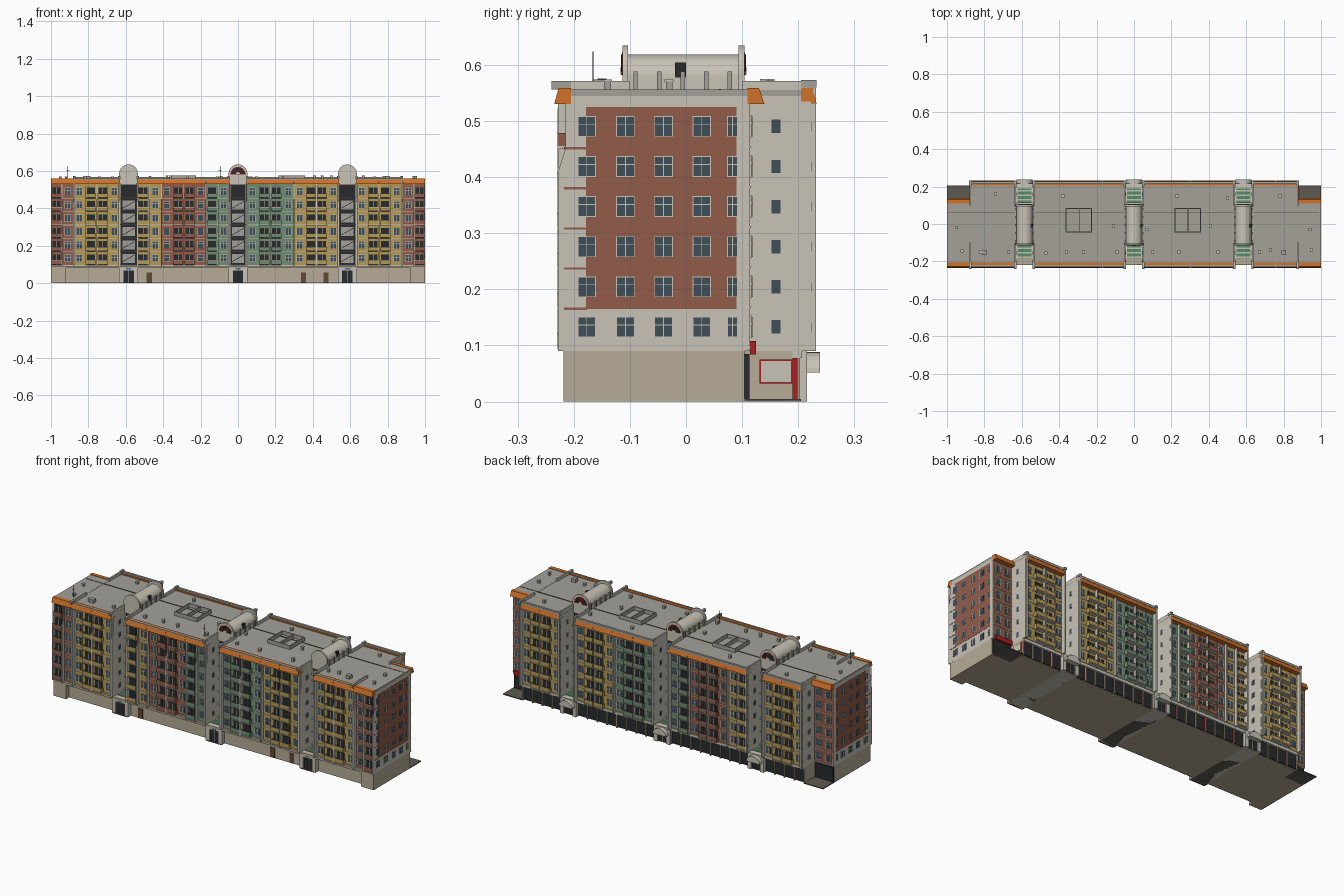
import bpy, bmesh, math, random
from mathutils import Vector

if "Cube" in bpy.data.objects:
    bpy.data.objects.remove(bpy.data.objects["Cube"])
random.seed(4)

COL = dict(cream=(200, 195, 182), red=(146, 92, 74), yellow=(182, 154, 84), green=(112, 140, 114),
           orange=(208, 114, 42), beige=(182, 171, 150), roof=(164, 161, 153), glass=(62, 78, 88),
           dark=(40, 42, 43), signred=(170, 30, 32), brown=(98, 74, 52), mint=(88, 140, 104),
           floor=(95, 90, 82), blue=(60, 110, 160))
parts = {}


def lin(c):
    return (c / 255 / 12.92) if c < 10 else ((c / 255 + 0.055) / 1.055) ** 2.4


def prism(part, pts, axis, a, b):
    """Extrude a 2D outline: axis x takes (y,z), axis y takes (x,z), axis z takes (x,y)."""
    bm = parts.setdefault(part, bmesh.new())
    k = 'xyz'.index(axis)

    def ring(t):
        out = []
        for p in pts:
            q = list(p)
            q.insert(k, t)
            out.append(bm.verts.new(q))
        return out
    r0, r1 = ring(a), ring(b)
    n = len(pts)
    bm.faces.new(r0[::-1])
    bm.faces.new(r1)
    for i in range(n):
        bm.faces.new((r0[i], r0[(i + 1) % n], r1[(i + 1) % n], r1[i]))


def box(part, x0, x1, y0, y1, z0, z1):
    prism(part, [(x0, y0), (x1, y0), (x1, y1), (x0, y1)], 'z', z0, z1)


def arc(cx, cz, rx, rz, n=20):
    return [(cx + rx * math.cos(math.pi * i / n), cz + rz * math.sin(math.pi * i / n)) for i in range(n + 1)]


STEP = 0.0715
FLOORS = [0.133 + STEP * i for i in range(6)]      # window centres


def window_y(x, y, s, z, w=0.03, h=0.036):
    """Window on a wall facing +-y."""
    box('window_frames:cream', x - w / 2 - .002, x + w / 2 + .002, y, y + s * .003, z - h / 2 - .002, z + h / 2 + .002)
    box('window_glass:glass', x - w / 2, x + w / 2, y, y + s * .004, z - h / 2, z + h / 2)
    box('window_bars:cream', x - .0008, x + .0008, y, y + s * .005, z - h / 2, z + h / 2)
    box('window_bars:cream', x - w / 2, x + w / 2, y, y + s * .005, z + h * .15, z + h * .15 + .0016)


def window_x(x, y, s, z, w=0.03, h=0.034, bars=True):
    """Window on a wall facing +-x."""
    box('window_frames:cream', x, x + s * .0015, y - w / 2 - .0015, y + w / 2 + .0015, z - h / 2 - .0015, z + h / 2 + .0015)
    box('window_glass:glass', x, x + s * .002, y - w / 2, y + w / 2, z - h / 2, z + h / 2)
    if bars:
        box('window_bars:cream', x, x + s * .0025, y - .0007, y + .0007, z - h / 2, z + h / 2)
        box('window_bars:cream', x, x + s * .0025, y - w / 2, y + w / 2, z + .003, z + .0043)


def balcony(x0, x1, y, s, z, col, d):
    f = z - .036
    box('balcony_doors:dark', x0 + .006, x1 - .006, y, y + s * .003, f, f + .056)
    box('window_bars:cream', (x0 + x1) / 2 - .001, (x0 + x1) / 2 + .001, y, y + s * .004, f, f + .056)
    box('balcony_slabs:cream', x0, x1, y, y + s * d, f - .003, f + .001)
    o = y + s * d
    box('balcony_rails_' + col + ':' + col, x0 + .002, x1 - .002, o - s * .003, o, f + .003, f + .023)
    box('balcony_rails:cream', x0, x1, o - s * .003, o + s * .001, f + .023, f + .026)
    for x in (x0, x1 - .002):
        box('balcony_rails_' + col + ':' + col, x, x + .002, y, o, f, f + .024)
        box('balcony_posts:cream', x, x + .002, o - s * .003, o, f + .024, f + .068)


FIN = [(-.19, .09), (-.228, .09), (-.228, .41), (-.215, .45), (-.215, .535), (-.19, .535)]


def facade(x0, x1, col, n, s, y, d):
    w = (x1 - x0) / n
    box('wall_panels_' + col + ':' + col, x0 + .003, x1 - .003, y, y + s * .002, .097, .53)
    for i in range(n):
        a, b = x0 + i * w, x0 + (i + 1) * w
        bal = d > 0 and ((i in (1, 2)) if n > 2 else i == (0 if x0 < 0 else 1))
        for z in FLOORS:
            if bal:
                balcony(a + .003, b - .003, y + s * .002, s, z, col, d)
            else:
                window_y((a + b) / 2, y + s * .002, s, z)
                box('floor_bands:cream', a, b, y, y + s * .004, z - .038, z - .035)
        # sloped eaves awning, in segments
        o = y + s * d
        prism('eaves_awning:orange', [(y, .53), (o + s * .008, .53), (o, .559), (y, .559)], 'x', a + (.001 if i % 2 == 0 else 0), b)
    for x in (x0, (x0 + x1) / 2, x1):              # vertical fins between bays
        if s < 0:
            prism('facade_fins:cream', FIN, 'x', max(x - .0025, -1), min(x + .0025, 1))
        elif d > 0:
            box('facade_fins:cream', x - .0025, x + .0025, y - .01, y + .018, .09, .535)


SECTIONS = [(-1, -.88, 'red', 2), (-.88, -.63, 'yellow', 4), (-.54, -.41, 'yellow', 2), (-.41, -.17, 'red', 4),
            (-.17, -.045, 'green', 2), (.045, .30, 'green', 4), (.30, .54, 'yellow', 4),
            (.63, .88, 'yellow', 4), (.88, 1, 'red', 2)]
for x0, x1, col, n in SECTIONS:
    facade(x0, x1, col, n, -1, -.205, .022)
    end = max(abs(x0), abs(x1)) > .95
    facade(x0, x1, col, n, 1, .112 if end else .205, .02)if not end else facade(x0, x1, col, n, 1, .112, 0)
    if end:
        prism('eaves_awning:orange', [(.11, .53), (.14, .53), (.13, .559), (.11, .559)], 'x', x0, x1)

# four building blocks with roofs and parapets
for x0, x1 in ((-.88, -.63), (-.54, -.045), (.045, .54), (.63, .88)):
    box('upper_walls:cream', x0, x1, -.205, .205, .09, .545)
    box('roof_deck:roof', x0, x1, -.226, .226, .545, .555)
    box('parapet:roof', x0, x1, .215, .228, .555, .568)
    box('parapet:roof', x0, x1, -.229, -.219, .555, .561)
    # ground floor shops at the back
    box('ground_floor:beige', x0, x1, -.19, .19, 0, .09)
    box('shop_glass:dark', x0 + .004, x1 - .004, .19, .196, .004, .078)
    box('shop_fascia:cream', x0, x1, .19, .207, .078, .092)
    m = round((x1 - x0) / .062)
    for i in range(m + 1):
        x = x0 + (x1 - x0 - .006) * i / m
        box('shop_columns:beige', x, x + .006, .19, .203, 0, .08)
        if i % 3 == 1:
            box('shop_red_trim:signred', x + .007, x + .010, .19, .199, .004, .078)
    # tall end walls beside stair recesses
    for x, s in ((x0, -1), (x1, 1)):
        cx = x - s * .004
        box('recess_walls:cream', cx - .004, cx + .004, .1, .232, .09, .571)
        box('recess_walls:cream', cx - .004, cx + .004, -.228, -.1, .09, .571)
        box('wall_caps:roof', cx - .007, cx + .006, .205, .233, .56, .573)
        box('wall_caps:roof', cx - .007, cx + .006, -.24, -.205, .556, .571)
        for z in FLOORS:
            window_x(x, .16, s, z, .016, .024, False)
            window_x(x, .218, s, z, .011, .016, False)
            if abs(x) < .8:
                window_x(x, -.155, s, z, .016, .024, False)

# end wings
for s in (-1, 1):
    a, b = sorted((s * .88, s * .999))
    box('upper_walls:cream', a, b, -.205, .112, .09, .545)
    box('roof_deck:roof', a, b, -.226, .13, .545, .556)
    box('ground_floor:beige', a, b, -.19, .104, 0, .09)
    c, d = sorted((s * .92, s * .999))
    box('corner_base:beige', c, d, -.218, -.19, 0, .09)
    box('corner_slab:floor', a, b, .1, .205, 0, .005)
    box('corner_glass:dark', a + .004, b - .004, .104, .113, .005, .085)
    box('gable_panel:red', *sorted((s * .998, s)), -.178, .09, .165, .525)
    box('gable_pier:cream', *sorted((s * .99, s)), .091, .114, .09, .531)
    for z in FLOORS:
        for y in (-.177, -.108, -.04, .028):
            window_x(s * .9985, y, s, z)
        window_x(s * .9985, .083, s, z, .016)
        if z > .15:
            box('gable_ledges:red', *sorted((s * .985, s * 1.001)), -.217, -.176, z - .041, z - .037)
    # chimney stack and aerial
    box('wing_vent:roof', s * .8 - .012, s * .8 + .012, -.165, -.14, .555, .574)

# shop sign and red canopy in the right-hand corner
box('sign_frame:signred', .88, .883, .131, .19, .032, .075)
box('sign_board:cream', .88, .884, .134, .187, .035, .072)
box('corner_sign:signred', .885, .99, .114, .125, .084, .108)

# recessed front base: overhang soffit and service doors
box('base_lintel:beige', -.999, .999, -.218, -.185, .08, .092)
for x in (-.475, .35, .47):
    box('service_doors:brown', x - .014, x + .014, -.194, -.19, .002, .056)

# stair towers
for cx in (-.585, 0, .585):
    box('stair_core:cream', cx - .046, cx + .046, -.1, .1, 0, .578)
    box('stair_glazing:dark', cx - .041, cx + .041, -.104, .104, .095, .525)
    for z in FLOORS:
        for s in (-1, 1):
            y = s * .104
            if z < .45:
                box('stair_panels:roof', cx - .033, cx + .033, y, y + s * .004, z - .024, z + .024)
                prism('stair_flights:dark', [(cx - .032, z - .02), (cx - .032, z - .016), (cx + .032, z + .02), (cx + .032, z + .016)], 'y', y, y + s * .007)
            box('stair_landings:cream', cx - .044, cx + .044, y, y + s * .012, z - .037, z - .032)
    # barrel vault with arched end walls
    prism('barrel_vault:cream', [(cx + .044, .55)] + [(cx - .044 * -math.cos(math.pi * i / 20), .577 + .042 * math.sin(math.pi * i / 20)) for i in range(21)] + [(cx - .044, .55)], 'y', -.105, .095)
    for i in range(5):
        y = -.09 + .042 * i
        for s in (-1, 1):
            box('vault_ribs:roof', cx + s * .047 - .004, cx + s * .047 + .004, y - .004, y + .004, .55, .588)
    for s, y in ((-1, -.108), (1, .099)):
        prism('arch_end_walls:cream', [(cx + .05, .525)] + arc(cx, .585, .05, .05) + [(cx - .05, .525)], 'y', y - .005, y + .005)
        if s > 0 or cx == 0:
            o = y + s * .005
            prism('fan_rim:signred', arc(cx, .582, .04, .04), 'y', o, o + s * .001)
            prism('fan_window:dark', arc(cx, .583, .036, .036), 'y', o, o + s * .002)
            for k in range(1, 6):
                t = math.pi * k / 6
                u, v = Vector((math.cos(t), math.sin(t))), Vector((-math.sin(t), math.cos(t))) * .001
                c = Vector((cx, .583))
                prism('fan_spokes:signred', [c - v, c + u * .036 - v, c + u * .036 + v, c + v], 'y', o, o + s * .003)
            prism('fan_hub:cream', arc(cx, .583, .012, .012, 10), 'y', o, o + s * .004)
    box('vault_hatch:dark', cx + .03, cx + .046, -.02, 0, .578, .604)
    # entrance halls with striped green roofs
    box('entry_floor:floor', cx - .045, cx + .045, -.218, .205, 0, .004)
    for s in (-1, 1):
        box('entry_hall:cream', cx - .046, cx + .046, s * .1, s * .207, 0, .088)
        for k in range(4):
            y = .108 + .025 * k
            box('entry_roof_strips:mint', cx - .038, cx + .038, s * y, s * (y + .017), .087, .091)
        for q in (-1, 1):
            box('entry_portal:cream', *sorted((cx + q * .028, cx + q * .05)), s * .19, s * .216, 0, .09)
        box('entry_portal:cream', cx - .05, cx + .05, s * .19, s * .216, .068, .092)
        box('entry_doors:dark', cx - .028, cx + .028, s * .2, s * .209, .003, .068)
        box('door_bars:cream', cx - .001, cx + .001, s * .2, s * .211, .003, .068)
    box('entry_plate:blue', cx - .013, cx + .013, -.218, -.215, .074, .081)
    prism('entry_canopy:cream', arc(cx, .052, .042, .036, 14), 'y', .205, .239)

# roof wells
for cx in (-.295, .287):
    for x in (cx - .07, cx, cx + .066):
        box('roof_wells:roof', x, x + .004, -.045, .085, .55, .577)
    for y in (-.045, .081):
        box('roof_wells:roof', cx - .07, cx + .07, y, y + .004, .55, .577)

# small vents, ridge seam and aerials
for x, y in [(-.95, -.02), (-.92, -.145), (-.82, -.15), (-.74, .16), (-.67, -.15), (-.47, -.155), (-.36, -.15), (-.38, .15),
             (-.27, -.15), (-.11, -.01), (-.09, -.15), (.07, -.03), (.1, -.15), (.23, .15), (.24, -.15), (.41, -.01),
             (.45, -.15), (.5, .14), (.67, -.15), (.73, -.14), (.78, .15), (.94, -.03), (.95, -.14)]:
    h = random.uniform(.012, .018)
    box('roof_vents:roof', x - .006, x + .006, y - .006, y + .006, .55, .555 + h)
    box('vent_caps:cream', x - .008, x + .008, y - .008, y + .008, .555 + h, .558 + h)
for a, b in ((-.99, -.635), (-.535, -.05), (.05, .535), (.635, .99)):
    box('roof_seam:brown', a, b, .059, .062, .55, .5575)
for x, y in ((-.91, -.166), (-.095, -.166)):
    box('aerials:dark', x - .001, x + .001, y - .001, y + .001, .55, .624)
    box('aerials:dark', x - .008, x + .008, y - .001, y + .001, .6, .602)

# turn each collected part into an object
mats = {}
for key, bm in parts.items():
    name, col = key.split(':')
    bmesh.ops.recalc_face_normals(bm, faces=bm.faces)
    me = bpy.data.meshes.new(name)
    bm.to_mesh(me)
    bm.free()
    if col not in mats:
        mats[col] = bpy.data.materials.new(col)
        mats[col].diffuse_color = [lin(c) for c in COL[col]] + [1]
    me.materials.append(mats[col])
    bpy.context.collection.objects.link(bpy.data.objects.new(name, me))

for m in bpy.data.materials:
    if m.users and not m.is_grease_pencil:
        m.use_nodes = True
        m.node_tree.nodes["Principled BSDF"].inputs["Base Color"].default_value = m.diffuse_color
